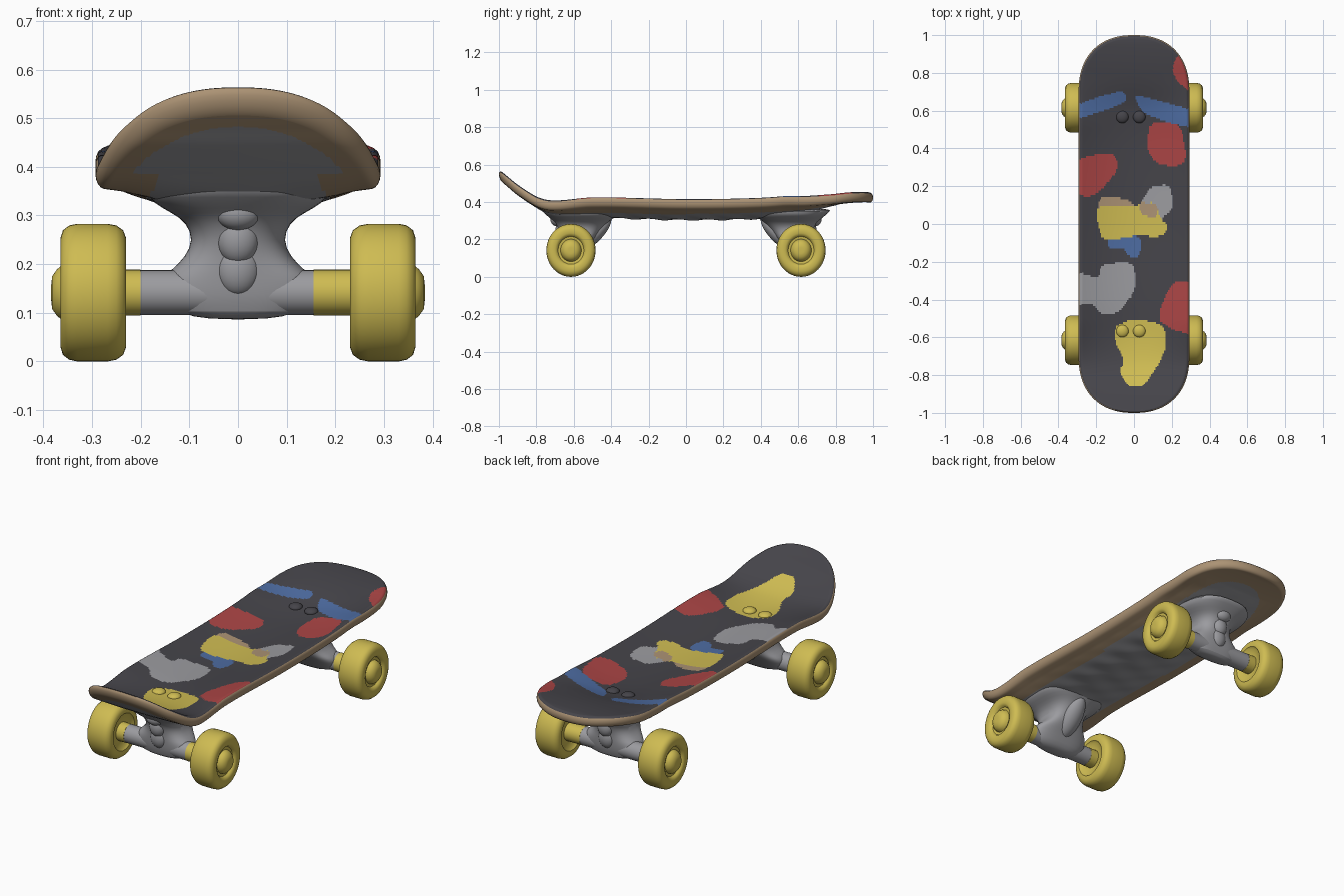
import bpy, bmesh, math
from mathutils import Vector

if "Cube" in bpy.data.objects:
    bpy.data.objects.remove(bpy.data.objects["Cube"])

COLOURS = {
    "charcoal": (0.060, 0.058, 0.068), "wood": (0.41, 0.29, 0.175), "grey": (0.33, 0.33, 0.35),
    "yellow": (0.62, 0.50, 0.085), "red": (0.41, 0.06, 0.06), "blue": (0.075, 0.15, 0.36),
}
NAMES = list(COLOURS)
MATS = []
for n, c in COLOURS.items():
    m = bpy.data.materials.new(n)
    m.diffuse_color = (*c, 1)
    m.use_nodes = True
    m.node_tree.nodes["Principled BSDF"].inputs["Base Color"].default_value = m.diffuse_color
    MATS.append(m)


def finish(name, bm, colour=None):
    """Turn a bmesh into an object."""
    bmesh.ops.remove_doubles(bm, verts=bm.verts, dist=1e-6)
    bmesh.ops.recalc_face_normals(bm, faces=bm.faces)
    me = bpy.data.meshes.new(name)
    bm.to_mesh(me)
    bm.free()
    for m in (MATS if colour is None else [MATS[NAMES.index(colour)]]):
        me.materials.append(m)
    ob = bpy.data.objects.new(name, me)
    bpy.context.collection.objects.link(ob)
    return ob


def loft(name, rings, colour):
    """Skin a list of point rings and cap both ends."""
    bm = bmesh.new()
    vs = [[bm.verts.new(p) for p in r] for r in rings]
    n = len(vs[0])
    for a, b in zip(vs, vs[1:]):
        for i in range(n):
            bm.faces.new((a[i], a[(i + 1) % n], b[(i + 1) % n], b[i]))
    bm.faces.new(vs[0])
    bm.faces.new(vs[-1])
    return finish(name, bm, colour)


def lathe_x(name, profile, centre, side, colour, squash=1, n=48):
    """Revolve (radius, x) points around an axis parallel to x."""
    rings = [[(side * x, centre[0] + squash * r * math.cos(2 * math.pi * i / n),
               centre[1] + r * math.sin(2 * math.pi * i / n)) for i in range(n)] for r, x in profile]
    return loft(name, rings, colour)


def blob(name, loc, size, colour, tilt=0):
    """Ellipsoid, optionally leaning in the y-z plane."""
    bm = bmesh.new()
    bmesh.ops.create_uvsphere(bm, u_segments=24, v_segments=14, radius=1)
    c, s = math.cos(tilt), math.sin(tilt)
    for v in bm.verts:
        x, y, z = (a * b for a, b in zip(v.co, size))
        v.co = Vector(loc) + Vector((x, y * c - z * s, y * s + z * c))
    return finish(name, bm, colour)


def interp(table, y):
    """Smooth cubic interpolation through (y, z) points."""
    y = min(max(y, table[0][0]), table[-1][0])
    k = max(i for i in range(len(table) - 1) if table[i][0] <= y)

    def slope(i):
        a, b = table[max(i - 1, 0)], table[min(i + 1, len(table) - 1)]
        return (b[1] - a[1]) / (b[0] - a[0])
    (y0, z0), (y1, z1) = table[k], table[k + 1]
    d = y1 - y0
    t = (y - y0) / d
    return ((2 * t**3 - 3 * t**2 + 1) * z0 + (t**3 - 2 * t**2 + t) * d * slope(k)
            + (3 * t**2 - 2 * t**3) * z1 + (t**3 - t**2) * d * slope(k + 1))


# Painted patches on the deck, later ones lie on top
PATCHES = []


def patch(colour, *pts):
    for _ in range(2):  # round the corners
        nxt = []
        for a, b in zip(pts, pts[1:] + pts[:1]):
            for f in (0.18, 0.82):
                nxt.append((a[0] + (b[0] - a[0]) * f, a[1] + (b[1] - a[1]) * f))
        pts = tuple(nxt)
    xs, ys = zip(*pts)
    PATCHES.insert(0, (NAMES.index(colour), pts, min(xs), max(xs), min(ys), max(ys)))


patch("red", (.20, .82), (.23, .90), (.34, .89), (.34, .67), (.23, .75))
patch("red", (.08, .54), (.25, .53), (.28, .34), (.22, .30), (.12, .32), (.07, .39))
patch("red", (-.36, .32), (-.20, .37), (-.10, .37), (-.08, .29), (-.21, .14), (-.36, .16))
patch("red", (.20, -.30), (.35, -.31), (.33, -.59), (.20, -.56), (.12, -.50))
patch("blue", (-.35, .61), (-.20, .67), (-.05, .71), (-.04, .64), (-.35, .54))
patch("blue", (.00, .68), (.07, .67), (.36, .59), (.36, .50), (.20, .53), (.04, .59))
patch("blue", (-.14, -.06), (.04, -.06), (.03, -.18), (-.03, -.17), (-.05, -.13), (-.14, -.13))
patch("grey", (.04, .12), (.09, .20), (.19, .21), (.21, .09), (.13, .01), (.05, .04))
patch("grey", (-.36, -.23), (-.19, -.29), (-.17, -.21), (.00, -.20), (.01, -.35), (-.08, -.47),
      (-.17, -.48), (-.22, -.42), (-.36, -.44))
patch("wood", (-.20, .08), (-.17, .15), (-.03, .13), (.03, .07))
patch("yellow", (-.21, .10), (-.03, .09), (.11, .12), (.14, .03), (.18, -.01), (.15, -.07), (.00, -.06),
      (-.17, -.10))
patch("wood", (.02, .12), (.13, .10), (.12, .03), (.04, .05))
patch("yellow", (-.10, -.54), (.00, -.50), (.16, -.53), (.17, -.66), (.12, -.76), (.05, -.86), (-.03, -.86),
      (-.08, -.78), (-.05, -.73), (-.10, -.62))


def top_colour(x, y):
    for col, pts, x0, x1, y0, y1 in PATCHES:
        if not (x0 < x < x1 and y0 < y < y1):
            continue
        inside = False
        for (ax, ay), (bx, by) in zip(pts, pts[1:] + pts[:1]):
            if (ay > y) != (by > y) and x < (bx - ax) * (y - ay) / (by - ay) + ax:
                inside = not inside
        if inside:
            return col
    return NAMES.index("charcoal")


def under_colour(x, y):
    """Grey panel in the middle of the wooden underside."""
    limit, width = (-.955, .26) if y < 0 else (.88, .20)
    if -.82 < y < 0:
        width = .19
    e = y / limit
    return 2 if e < 1 and abs(x) < width * (1 - e**8) ** .5 else 1


# Deck: rounded outline, kicked tail, dished across its width
SPINE = [(-1, .575), (-.95, .532), (-.9, .490), (-.8, .425), (-.72, .395), (-.6, .380), (-.4, .379),
         (0, .370), (.4, .377), (.6, .396), (.75, .430), (.85, .446), (.95, .453), (1, .450)]
NX, NY, ROUND, HALF, WIDE = 76, 260, .018, .027, .293


def deck_point(s, t, angle):
    inset = ROUND * (1 - math.cos(angle))
    y = (1 - inset) * math.sin(t * math.pi / 2)
    e = max(0, (abs(y) - .7) / (.3 - inset))
    x = s * (WIDE - inset) * max(0, 1 - e**2.3) ** (1 / 2.3)
    f = min(max((abs(y) - .5) / .32, 0), 1)
    dish = .047 - .042 * f * f * (3 - 2 * f)
    z = interp(SPINE, y) + dish * (x / .28) ** 2 - HALF + HALF * math.sin(angle)
    if angle < -1.5 and abs(y) < .82:  # dimpled, slightly sagging belly
        fade = max(0, 1 - (x / .24) ** 2) * (1 - (y / .82) ** 8)
        z -= fade * (.012 + .004 * math.sin(40 * y + 9 * x) * math.cos(25 * x))
    return x, y, z


def build_deck():
    bm = bmesh.new()
    ts = [-1 + 2 * j / NY for j in range(NY + 1)]
    border = [(1, t) for t in ts] + [(-1, t) for t in reversed(ts[1:-1])]
    for angle in (math.pi / 2, -math.pi / 2):
        grid = [[bm.verts.new(deck_point(-1 + 2 * i / NX, t, angle)) for i in range(NX + 1)] for t in ts]
        for a, b in zip(grid, grid[1:]):
            for i in range(NX):
                f = bm.faces.new((a[i], a[i + 1], b[i + 1], b[i]))
                c = f.calc_center_median()
                f.material_index = (top_colour if angle > 0 else under_colour)(c.x, c.y)
    # rounded rim: paint wraps over the top edge, wood below
    steps = 8
    rings = [[bm.verts.new(deck_point(s, t, math.pi / 2 - math.pi * k / steps)) for s, t in border]
             for k in range(steps + 1)]
    n = len(border)
    for k, (a, b) in enumerate(zip(rings, rings[1:])):
        for i in range(n):
            f = bm.faces.new((a[i], a[(i + 1) % n], b[(i + 1) % n], b[i]))
            f.material_index = top_colour(*f.calc_center_median().xy) if k < 2 else 1
    return finish("deck", bm)


build_deck()

# Trucks, bolts and wheels, mirrored front to back and side to side
AXLE_Y, AXLE_Z = .615, .1415
BODY = [  # z, half width, inner y, outer y
    (.086, .05, .595, .635), (.097, .13, .565, .655), (.14, .16, .54, .665), (.172, .155, .515, .668),
    (.19, .135, .50, .67), (.215, .108, .48, .672), (.25, .092, .455, .68), (.285, .106, .425, .695),
    (.305, .135, .40, .715), (.325, .175, .375, .742), (.35, .19, .36, .768), (.366, .17, .36, .785)]
WHEEL = [(.045, .245), (.085, .24), (.095, .23), (.112, .23), (.128, .236), (.138, .25), (.1415, .268),
         (.1415, .330), (.138, .347), (.128, .360), (.112, .365), (.092, .365), (.080, .360), (.074, .350),
         (.060, .348), (.056, .362), (.048, .372), (.034, .382), (.016, .384), (.004, .384)]
bodies = []

for end, dy in (("tail", -1), ("nose", 1)):
    rings = []
    for z, w, yi, yo in BODY:
        ring = []
        for i in range(40):
            c, s = math.cos(i * math.pi / 20), math.sin(i * math.pi / 20)
            ring.append((w * math.copysign(abs(c)**.75, c),
                         dy * ((yi + yo) / 2 + (yo - yi) / 2 * math.copysign(abs(s)**.75, s)), z))
        rings.append(ring)
    bodies.append(loft(end + "_truck_body", rings, "grey"))
    lathe_x(end + "_axle_housing", [(.046, -.20), (.046, .16)], (dy * AXLE_Y, AXLE_Z), 1, "grey")
    # kingpin column on the outer side, strut on the inner side
    for i, (z, y, r, h) in enumerate([(.19, .650, .046, .055), (.25, .664, .043, .05), (.305, .69, .046, .035)]):
        blob(f"{end}_bushing_{i + 1}", (0, dy * y, z), (r, .034, h), "grey")
    blob(end + "_inner_strut", (0, dy * .487, .235), (.055, .045, .12), "grey", dy * .75)
    # bolt heads on the deck
    for i, x in enumerate((-.062, .028)):
        y = dy * .567
        blob(f"{end}_bolt_{i + 1}", (x, y, interp(SPINE, y)), (.033, .033, .018),
             "yellow" if dy < 0 else "charcoal")
    centre = (dy * AXLE_Y, AXLE_Z)
    for label, sx, start in (("left", -1, .20), ("right", 1, .155)):
        lathe_x(f"{end}_{label}_axle", [(.047, start), (.047, .25)], centre, sx, "yellow")
        lathe_x(f"{end}_{label}_wheel", WHEEL, centre, sx, "yellow", .93)

# Smooth shading with crisp edges
for ob in bpy.context.collection.objects:
    ob.select_set(True)
    bpy.context.view_layer.objects.active = ob
bpy.ops.object.shade_smooth_by_angle(angle=math.radians(45))
for ob in bodies:
    ob.modifiers.new("soften", "SUBSURF").render_levels = 1
